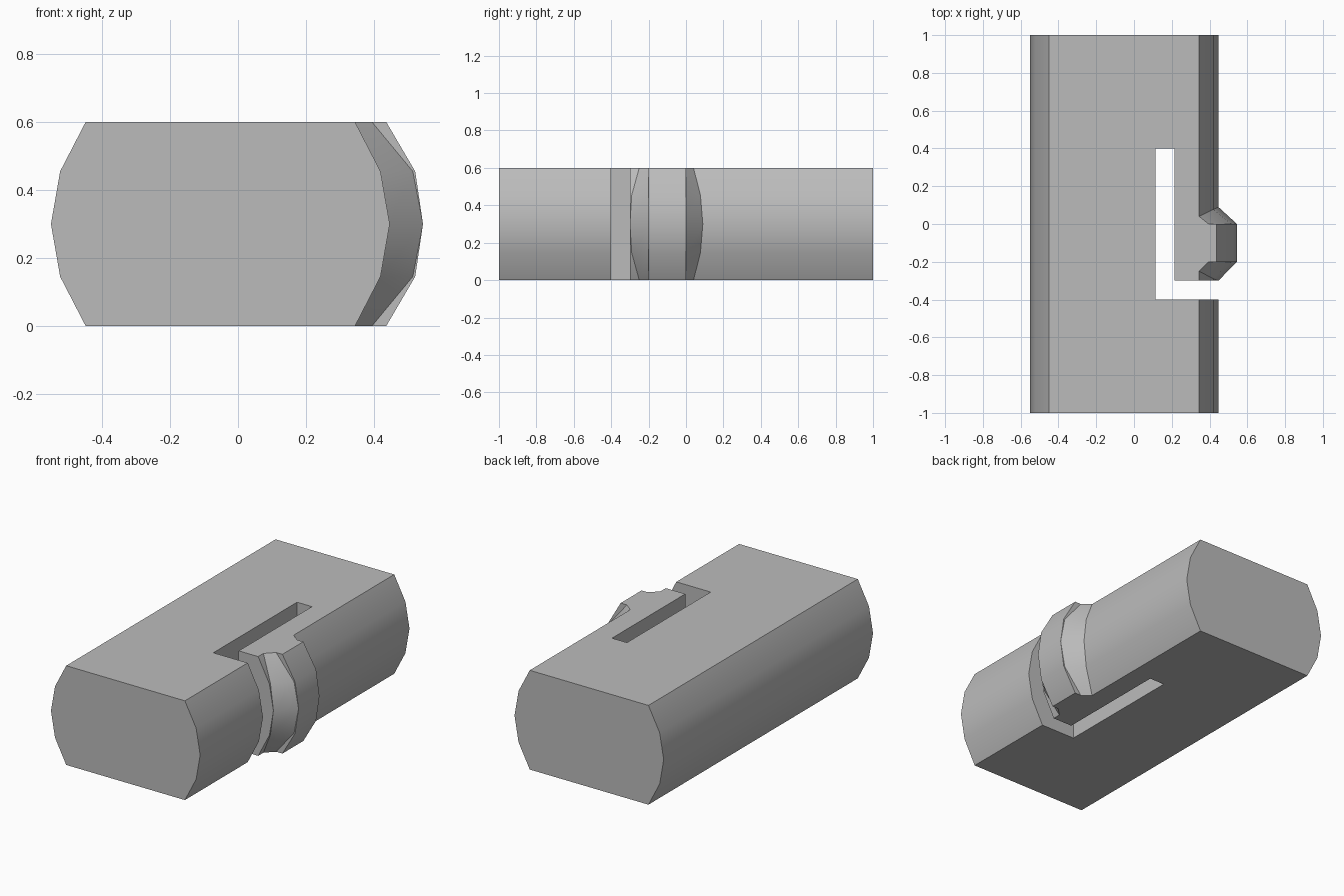
import bpy, bmesh

if "Cube" in bpy.data.objects:
    bpy.data.objects.remove(bpy.data.objects["Cube"])

grey = bpy.data.materials.new("plain grey")
grey.use_nodes = True
COLOUR = (0.5, 0.5, 0.5, 1)
grey.diffuse_color = COLOUR
grey.node_tree.nodes["Principled BSDF"].inputs["Base Color"].default_value = COLOUR


def finish(bm, name):
    """Turn a bmesh into a named, coloured object."""
    bmesh.ops.remove_doubles(bm, verts=bm.verts, dist=0.0005)
    bmesh.ops.recalc_face_normals(bm, faces=bm.faces)
    mesh = bpy.data.meshes.new(name)
    bm.to_mesh(mesh)
    bm.free()
    mesh.materials.append(grey)
    obj = bpy.data.objects.new(name, mesh)
    bpy.context.collection.objects.link(obj)
    return obj


def prism(name, outline, sweep):
    """Extrude a closed outline of 3D points along a vector."""
    bm = bmesh.new()
    face = bm.faces.new([bm.verts.new(p) for p in outline])
    new = bmesh.ops.extrude_face_region(bm, geom=[face])["geom"]
    verts = [v for v in new if isinstance(v, bmesh.types.BMVert)]
    bmesh.ops.translate(bm, verts=verts, vec=sweep)
    return finish(bm, name)


def smooth(obj):
    bpy.ops.object.select_all(action='DESELECT')
    obj.select_set(True)
    bpy.context.view_layer.objects.active = obj
    bpy.ops.object.shade_smooth_by_angle(angle=0.5)


# Body: flat top and bottom, faceted round sides
heights = [0, 0.145, 0.3, 0.455, 0.6]
side = [0.345, 0.42, 0.447, 0.42, 0.345]
right = list(zip(side, heights))
left = [(-x - 0.104, z) for x, z in reversed(right)]
body = prism("body", [(x, -1, z) for x, z in right + left], (0, 2, 0))

# L-shaped slot that frees the spring arm
slot = [(0.115, -0.4), (0.7, -0.4), (0.7, -0.3), (0.215, -0.3), (0.215, 0.4), (0.115, 0.4)]
cutter = prism("slot_cutter", [(x, y, -0.2) for x, y in slot], (0, 0, 1))
cutter.hide_render = True
mod = body.modifiers.new("slot", 'BOOLEAN')
mod.operation = 'DIFFERENCE'
mod.solver = 'EXACT'
mod.object = cutter
bpy.context.view_layer.objects.active = body
bpy.ops.object.modifier_apply(modifier=mod.name)
bpy.data.objects.remove(cutter)
smooth(body)

# Snap catch on the arm: raised ridge with a sloped ramp at each end
ramp_x = [0.395, 0.515, 0.545, 0.515, 0.395]
ridge_x = [0.437, 0.522, 0.545, 0.522, 0.437]
front_y = [-0.25, -0.29, -0.3, -0.29, -0.25]
back_y = [0.04, 0.077, 0.09, 0.077, 0.04]
bm = bmesh.new()
rows = []
for z, base, ramp, ridge, front, back in zip(heights, side, ramp_x, ridge_x, front_y, back_y):
    points = [(base, front), (ramp, -0.2), (ridge, -0.2), (ridge, 0), (ramp, 0), (base, back)]
    rows.append([bm.verts.new((x, y, z)) for x, y in points])
for low, high in zip(rows, rows[1:]):
    for i in range(len(low) - 1):
        bm.faces.new((low[i], low[i + 1], high[i + 1], high[i]))
bm.faces.new(rows[-1])
bm.faces.new(rows[0][::-1])
smooth(finish(bm, "snap_catch"))
